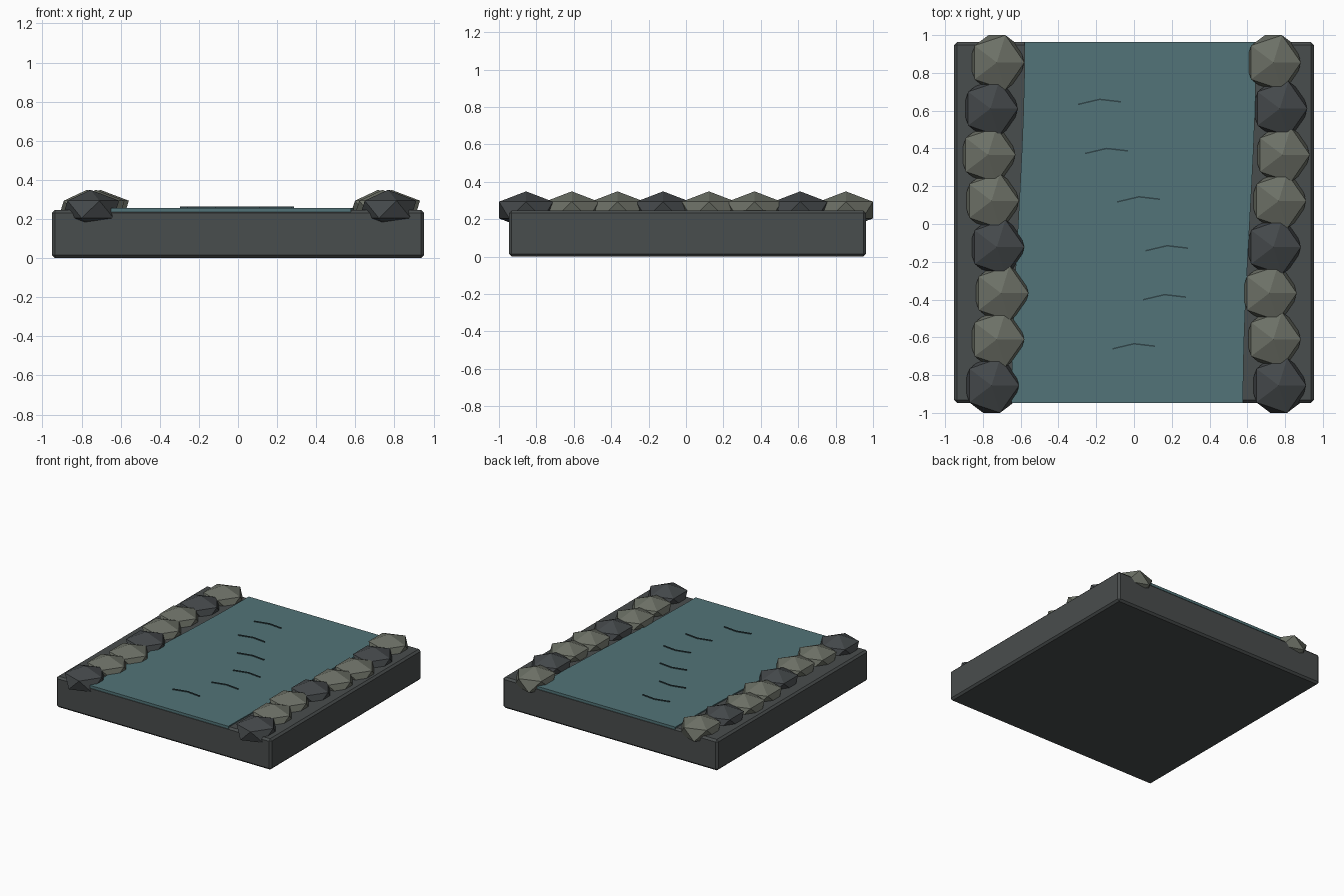
import bpy, math

if "Cube" in bpy.data.objects:
    bpy.data.objects.remove(bpy.data.objects["Cube"])

def material(name, r, g, b):
    # sRGB bytes to linear diffuse colour
    lin = [((c / 255 + 0.055) / 1.055) ** 2.4 for c in (r, g, b)]
    m = bpy.data.materials.new(name)
    m.diffuse_color = (*lin, 1)
    m.use_nodes = True
    m.node_tree.nodes["Principled BSDF"].inputs["Base Color"].default_value = m.diffuse_color
    return m

DARK = material("dark_stone", 68, 72, 74)
BED = material("bed_stone", 73, 77, 77)
LIGHT = material("light_stone", 108, 112, 102)
WATER = material("water", 82, 116, 120)
RIPPLE = material("ripple", 48, 68, 72)

def prism(name, outline, z0, z1, mat):
    # extrude a counter-clockwise outline from z0 to z1
    n = len(outline)
    verts = [(x, y, z) for z in (z0, z1) for x, y in outline]
    faces = [tuple(reversed(range(n))), tuple(range(n, 2 * n))]
    faces += [(i, (i + 1) % n, (i + 1) % n + n, i + n) for i in range(n)]
    me = bpy.data.meshes.new(name)
    me.from_pydata(verts, [], faces)
    me.materials.append(mat)
    ob = bpy.data.objects.new(name, me)
    bpy.context.collection.objects.link(ob)
    return ob

Y0, Y1 = -0.947, 0.963

# river bed slab
bed = prism("river_bed", [(-0.952, Y0), (0.952, Y0), (0.952, Y1), (-0.952, Y1)], 0, 0.247, BED)
bev = bed.modifiers.new("edge_bevel", 'BEVEL')
bev.width = 0.015
bev.segments = 1

# water sheet with gently winding banks
ys = [Y0 + (Y1 - Y0) * i / 10 for i in range(11)]
shift = [0.035 * math.sin(1.6 * y) for y in ys]
right = [(0.612 + s, y) for s, y in zip(shift, ys)]
left = [(-0.614 + s, y) for s, y in zip(shift, ys)]
prism("water", right + left[::-1], 0.235, 0.256, WATER)

# bank rocks, every third one dark
bank = [0.754, 0.726, 0.704, 0.726, 0.754, 0.773, 0.76, 0.726]
for side, offset, label in ((-1, 0, "left"), (1, 0.012, "right")):
    for i, d in enumerate(bank):
        bpy.ops.mesh.primitive_ico_sphere_add(
            subdivisions=1, radius=1, location=(side * d + offset, -0.855 + i * 1.71 / 7, 0.249))
        rock = bpy.context.object
        rock.name = f"{label}_bank_rock_{i + 1}"
        rock.scale = (0.163, 0.170, 0.1)
        rock.data.materials.append(DARK if i % 3 == 0 else LIGHT)

# bent ripple lines on the water
apexes = [(-0.182, 0.66), (-0.145, 0.40), (0.026, 0.144), (0.175, -0.115), (0.162, -0.374), (0, -0.634)]
w = 0.004
line = [(-0.115, -0.027), (0, 0), (0.112, -0.013)]
for i, (ax, ay) in enumerate(apexes):
    low = [(ax + x, ay + y - w) for x, y in line]
    high = [(ax + x, ay + y + w) for x, y in line]
    prism(f"ripple_{i + 1}", low + high[::-1], 0.254, 0.263, RIPPLE)
